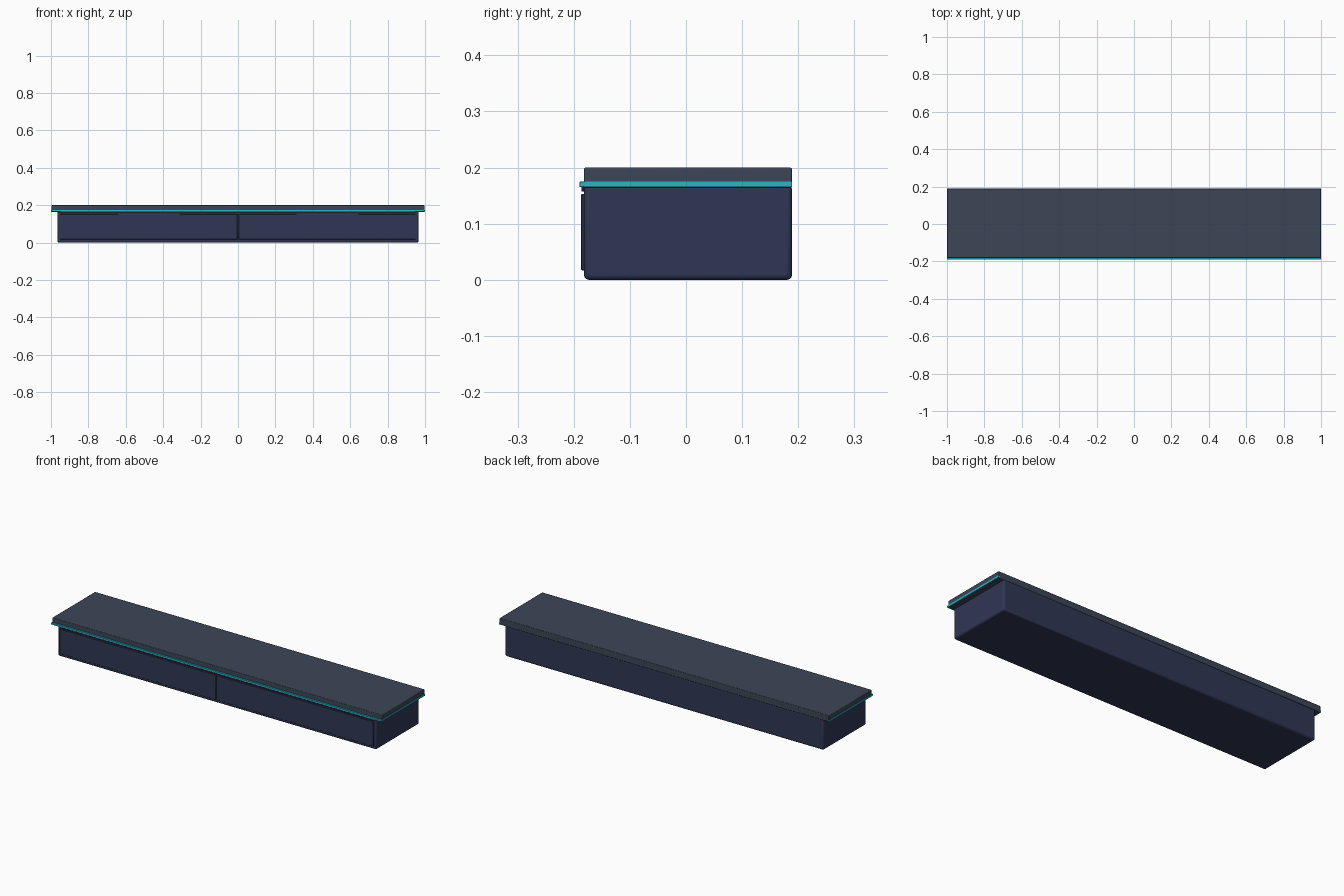
import bpy

if "Cube" in bpy.data.objects:
    bpy.data.objects.remove(bpy.data.objects["Cube"])

def material(name, color):
    m = bpy.data.materials.new(name)
    m.diffuse_color = (*color, 1)
    m.use_nodes = True
    m.node_tree.nodes["Principled BSDF"].inputs["Base Color"].default_value = m.diffuse_color
    return m

navy = material("navy", (0.030, 0.037, 0.090))
slate = material("slate", (0.046, 0.061, 0.095))
cyan = material("cyan", (0.025, 0.45, 0.60))
dark = material("dark", (0.012, 0.014, 0.028))

def box(name, x, y, z, mat, bevel=0.0, segments=2):
    """Box from (min, max) ranges with optional rounded edges."""
    r = (x, y, z)
    bpy.ops.mesh.primitive_cube_add(size=1, location=[(a + b) / 2 for a, b in r])
    o = bpy.context.object
    o.name = name
    o.scale = [b - a for a, b in r]
    bpy.ops.object.transform_apply(location=False, rotation=False, scale=True)
    o.data.materials.append(mat)
    if bevel:
        m = o.modifiers.new("bevel", 'BEVEL')
        m.width, m.segments = bevel, segments
        bpy.ops.object.shade_smooth_by_angle()
    return o

# cabinet body and overhanging top
box("cabinet_body", (-0.965, 0.965), (-0.182, 0.189), (0, 0.17), navy, 0.009, 3)
box("top_slab", (-0.998, 0.998), (-0.182, 0.189), (0.164, 0.2), slate, 0.003)

# accent strips along the front and both ends
box("front_strip", (-1, 1), (-0.19, -0.181), (0.165, 0.175), cyan, 0.001, 1)
for side, s in (("left", -1), ("right", 1)):
    box(side + "_strip", sorted((s * 0.99, s)), (-0.182, 0.189), (0.165, 0.175), cyan)

# thin lip under the front strip
box("front_lip", (-0.95, 0.95), (-0.186, -0.178), (0.157, 0.166), dark)

# pair of front doors with a narrow gap
for side, s in (("left", -1), ("right", 1)):
    box(side + "_door", sorted((s * 0.003, s * 0.95)), (-0.187, -0.178), (0.017, 0.153), navy, 0.0015, 1)
